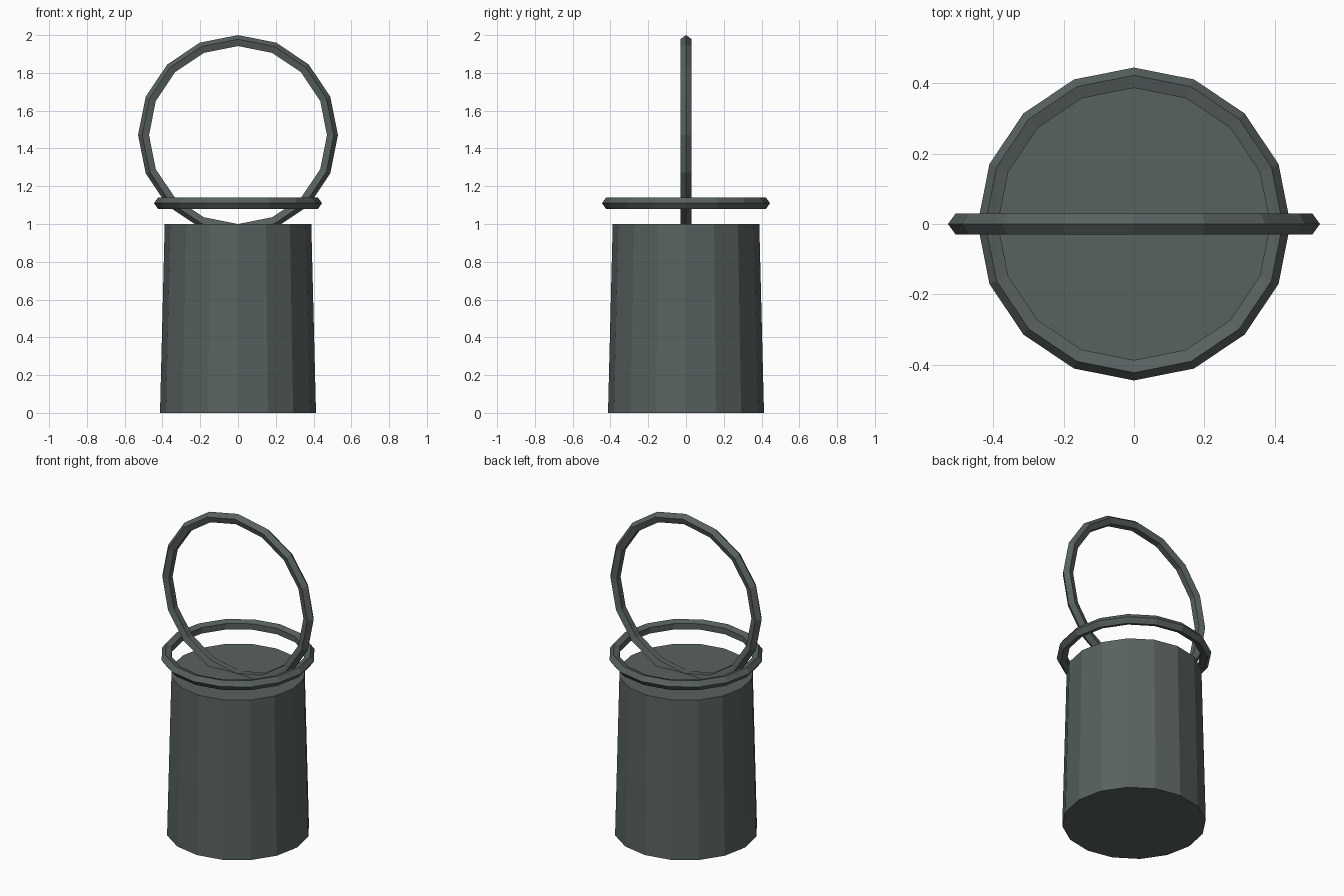
import bpy
import math

if "Cube" in bpy.data.objects:
    bpy.data.objects.remove(bpy.data.objects["Cube"])

# single dark iron colour
iron = bpy.data.materials.new("dark iron grey")
iron.diffuse_color = (0.098, 0.122, 0.117, 1.0)
iron.use_nodes = True
iron.node_tree.nodes["Principled BSDF"].inputs["Base Color"].default_value = iron.diffuse_color


def finish(name):
    obj = bpy.context.object
    obj.name = name
    obj.data.materials.append(iron)
    for poly in obj.data.polygons:
        poly.use_smooth = False
    return obj


def ring(name, radius, z, tilt=0.0):
    # 16-sided ring with a pentagonal cross-section
    bpy.ops.mesh.primitive_torus_add(
        major_segments=16, minor_segments=5,
        major_radius=radius, minor_radius=0.032,
        location=(0, 0, z), rotation=(tilt, 0, 0))
    return finish(name)


# tapered solid body
bpy.ops.mesh.primitive_cone_add(
    vertices=16, radius1=0.413, radius2=0.388, depth=1.0,
    location=(0, 0, 0.5))
finish("weight_body")

# loose horizontal collar ring above the body
ring("collar_ring", 0.413, 1.11)

# upright carrying ring, sunk slightly into the body
ring("handle_ring", 0.497, 1.471, math.pi / 2)
